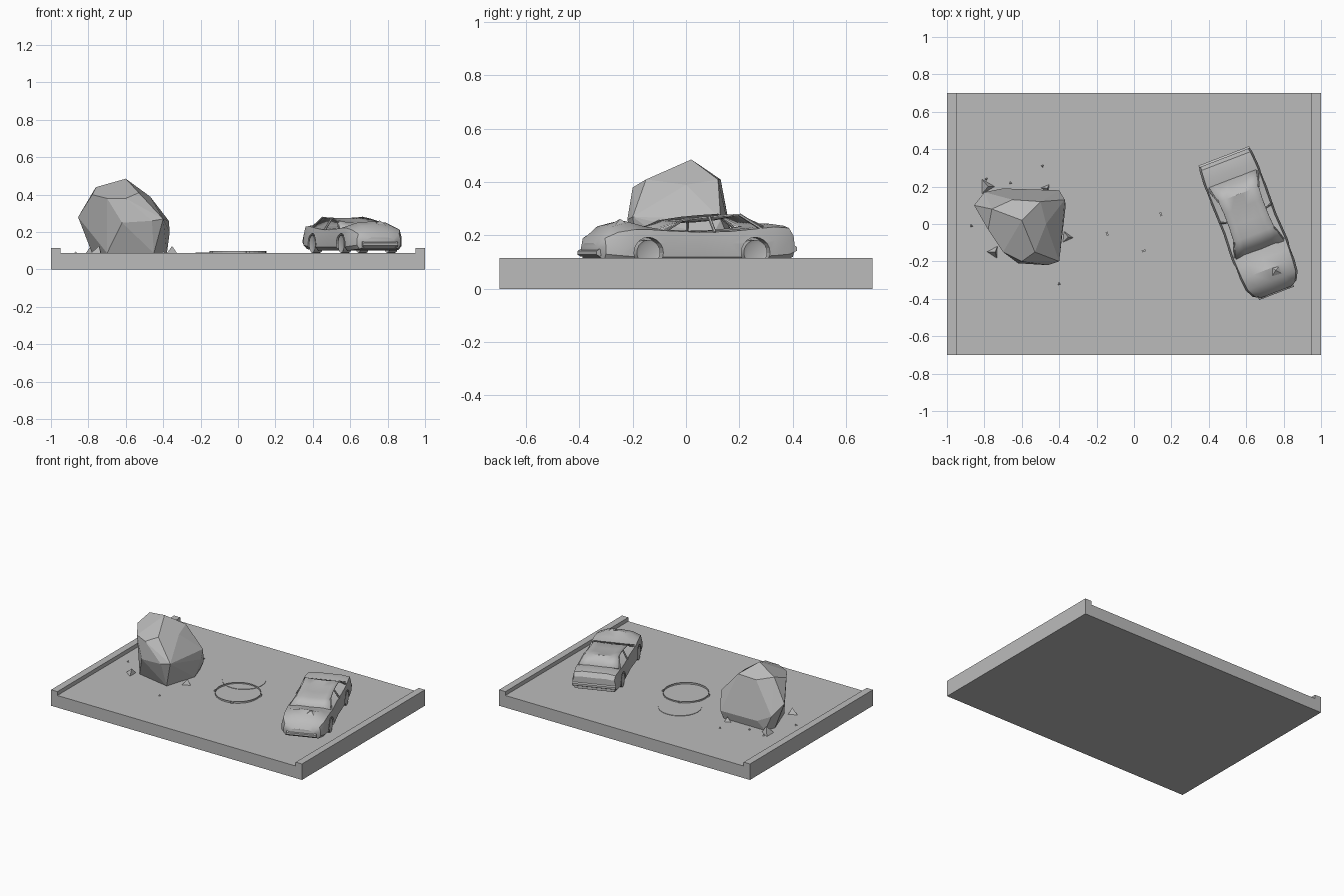
import bpy, bmesh, math
from mathutils import Matrix, Vector

if "Cube" in bpy.data.objects:
    bpy.data.objects.remove(bpy.data.objects["Cube"])

grey = bpy.data.materials.new("plain grey")
grey.diffuse_color = (0.5, 0.5, 0.5, 1)
grey.use_nodes = True
grey.node_tree.nodes["Principled BSDF"].inputs["Base Color"].default_value = grey.diffuse_color
GROUND = 0.087
CAR = Matrix.Translation((0.62, 0, 0)) @ Matrix.Rotation(math.radians(21), 4, 'Z')


def make(name, bm, matrix=None, smooth=False):
    bmesh.ops.recalc_face_normals(bm, faces=bm.faces)
    me = bpy.data.meshes.new(name)
    bm.to_mesh(me)
    bm.free()
    me.materials.append(grey)
    ob = bpy.data.objects.new(name, me)
    bpy.context.collection.objects.link(ob)
    if matrix:
        ob.matrix_world = matrix
    if smooth:
        bpy.ops.object.select_all(action='DESELECT')
        ob.select_set(True)
        bpy.context.view_layer.objects.active = ob
        bpy.ops.object.shade_smooth_by_angle(angle=math.radians(32))
    return ob


def loft(rings, closed=True, caps=True):
    bm = bmesh.new()
    rows = [[bm.verts.new(p) for p in r] for r in rings]
    n = len(rows[0])
    for a, b in zip(rows, rows[1:]):
        for i in range(n if closed else n - 1):
            j = (i + 1) % n
            bm.faces.new((a[i], a[j], b[j], b[i]))
    if caps:
        bm.faces.new(rows[0])
        bm.faces.new(rows[-1])
    return bm


def hull(name, points):
    bm = bmesh.new()
    vs = [bm.verts.new(p) for p in points]
    res = bmesh.ops.convex_hull(bm, input=vs)
    bmesh.ops.delete(bm, geom=[v for v in bm.verts if not v.link_faces], context='VERTS')
    bmesh.ops.dissolve_limit(bm, angle_limit=math.radians(9), verts=bm.verts, edges=bm.edges)
    return make(name, bm)


def cylinder(r, depth, segs, matrix, caps=True):
    bm = bmesh.new()
    bmesh.ops.create_cone(bm, cap_ends=caps, segments=segs, radius1=r, radius2=r,
                          depth=depth, matrix=matrix)
    return bm


# road slab with a kerb along each end, extruded from one profile
road = [(-1, 0), (1, 0), (1, .115), (.95, .115), (.95, GROUND),
        (-.95, GROUND), (-.95, .115), (-1, .115)]
make("road_slab", loft([[(x, y, z) for x, z in road] for y in (-.7, .7)]))

# boulder
hull("boulder", [
    (-.855, .1, .28), (-.76, .08, .44), (-.6, .02, .485), (-.47, .0, .39),
    (-.37, .13, .26), (-.365, .1, .2), (-.4, -.2, .27), (-.46, -.22, .26),
    (-.62, -.21, .25), (-.6, -.2, .38), (-.53, -.15, .41), (-.70, -.15, .38),
    (-.78, -.03, .40), (-.8, .17, .2), (-.7, .19, .15), (-.4, .18, .14),
    (-.5, .12, .41), (-.65, .13, .41), (-.78, .1, GROUND), (-.7, -.12, GROUND),
    (-.45, -.17, GROUND), (-.38, .05, GROUND), (-.42, .17, GROUND), (-.75, .17, GROUND)])

# broken ground shards around the boulder
for k, (x, y, s) in enumerate([(-.79, .20, .05), (-.75, -.15, .04), (-.36, -.07, .038),
                               (-.47, .19, .03), (-.87, -.01, .01), (-.49, .31, .01),
                               (-.66, .22, .01), (-.79, .24, .01), (-.40, -.32, .01)]):
    base = [(x + s * .9 * math.cos(k + a * 2.09), y + s * .9 * math.sin(k + a * 2.09), GROUND)
            for a in range(3)]
    hull("shard", base + [(x + s * .2, y, GROUND + s)])

# manhole: thin upright rim with lugs, and its cover lying beside it
make("manhole_rim", cylinder(.15, .012, 32, Matrix.Translation((0, 0, .093)), caps=False))
make("manhole_cover", cylinder(.143, .006, 24, Matrix.Translation((-.085, .19, GROUND))))
for k in range(4):
    a = math.radians(20 + 90 * k)
    bm = bmesh.new()
    bmesh.ops.create_cube(bm, size=1, matrix=Matrix.Translation(
        (.153 * math.cos(a), .153 * math.sin(a), .092))
        @ Matrix.Rotation(a, 4, 'Z') @ Matrix.Diagonal((.01, .02, .012, 1)))
    make("rim_lug", bm)

# car body: along, half width, bottom, shoulder, middle of top
stations = [(-.39, .085, .125, .16, .172), (-.37, .125, .11, .19, .20),
            (-.325, .148, .105, .212, .24), (-.26, .155, .10, .222, .257),
            (-.20, .158, .10, .222, .235), (-.14, .16, .10, .218, .222),
            (0, .152, .10, .212, .214), (.12, .155, .10, .215, .217),
            (.22, .158, .10, .224, .226), (.30, .155, .105, .232, .245),
            (.36, .15, .11, .228, .236), (.38, .145, .12, .20, .205)]


def body_ring(v, w, zb, zs, zt):
    zm = (zb + zs) / 2
    half = [(w * .88, zb), (w, zb + .02), (w, zm + .012), (w * .93, zs),
            (w * .55, zs + (zt - zs) * .7 + .003)]
    pts = half + [(0, zt)] + [(-x, z) for x, z in reversed(half)]
    return [(x, v, z) for x, z in pts]


body = make("car_body", loft([body_ring(*s) for s in stations]), CAR)

# wheel arches cut from the body, with tyres inside
across = Matrix.Rotation(math.radians(90), 4, 'Y')
for v in (-.21, .22):
    for side in (-1, 1):
        cut = make("arch_cutter", cylinder(.058, .08, 20,
                   Matrix.Translation((side * .15, v, .135)) @ across), CAR)
        cut.hide_render = True
        cut.hide_viewport = True
        m = body.modifiers.new("arch", 'BOOLEAN')
        m.operation, m.object, m.solver = 'DIFFERENCE', cut, 'EXACT'
        bm = cylinder(.047, .045, 20, Matrix.Translation((side * .132, v, .136)) @ across)
        ends = [f for f in bm.faces if len(f.verts) > 4]
        bmesh.ops.inset_individual(bm, faces=ends, thickness=.014, depth=-.005)
        make("wheel", bm, CAR, True)
bpy.ops.object.select_all(action='DESELECT')
body.select_set(True)
bpy.context.view_layer.objects.active = body
bpy.ops.object.shade_smooth_by_angle(angle=math.radians(28))

# crushed cabin shell: windscreen, dented roof and rear window in one strip
cabin = [(-.15, .138, .222, 0), (-.06, .115, .258, -.006), (.02, .11, .27, -.016),
         (.10, .11, .277, -.016), (.17, .115, .281, -.006), (.26, .135, .236, 0)]
rows = [[(w * t, v, z + dent * (1 - t * t)) for t in (-1, -.6, -.2, .2, .6, 1)]
        for v, w, z, dent in cabin]
shell = make("car_roof_and_windows", loft(rows, closed=False, caps=False), CAR, True)
mod = shell.modifiers.new("thickness", 'SOLIDIFY')
mod.thickness = .006


def bar(name, a, b, r):
    a, b = Vector(a), Vector(b)
    d = b - a
    rot = d.to_track_quat('Z', 'Y').to_matrix().to_4x4()
    make(name, cylinder(r, d.length, 6, Matrix.Translation((a + b) / 2) @ rot), CAR)


# roof pillars, roof rails and bumpers
for s in (-1, 1):
    bar("middle_pillar", (s * .145, .06, .212), (s * .11, .05, .27), .006)
    bar("front_pillar", (s * .14, -.14, .215), (s * .115, -.06, .256), .005)
    bar("rear_pillar", (s * .14, .25, .225), (s * .115, .17, .278), .006)
bar("rear_bumper", (-.145, .378, .15), (.145, .378, .15), .014)

# crumpled bonnet flap and bent bumper piece
hull("bonnet_crease", [(-.02, -.33, .225), (.09, -.34, .215), (.1, -.25, .228),
                       (.04, -.28, .262), (.0, -.22, .235)])
crease = bpy.context.collection.objects["bonnet_crease"]
crease.matrix_world = CAR
bar("front_bumper", (-.1, -.385, .135), (.1, -.385, .135), .014)
